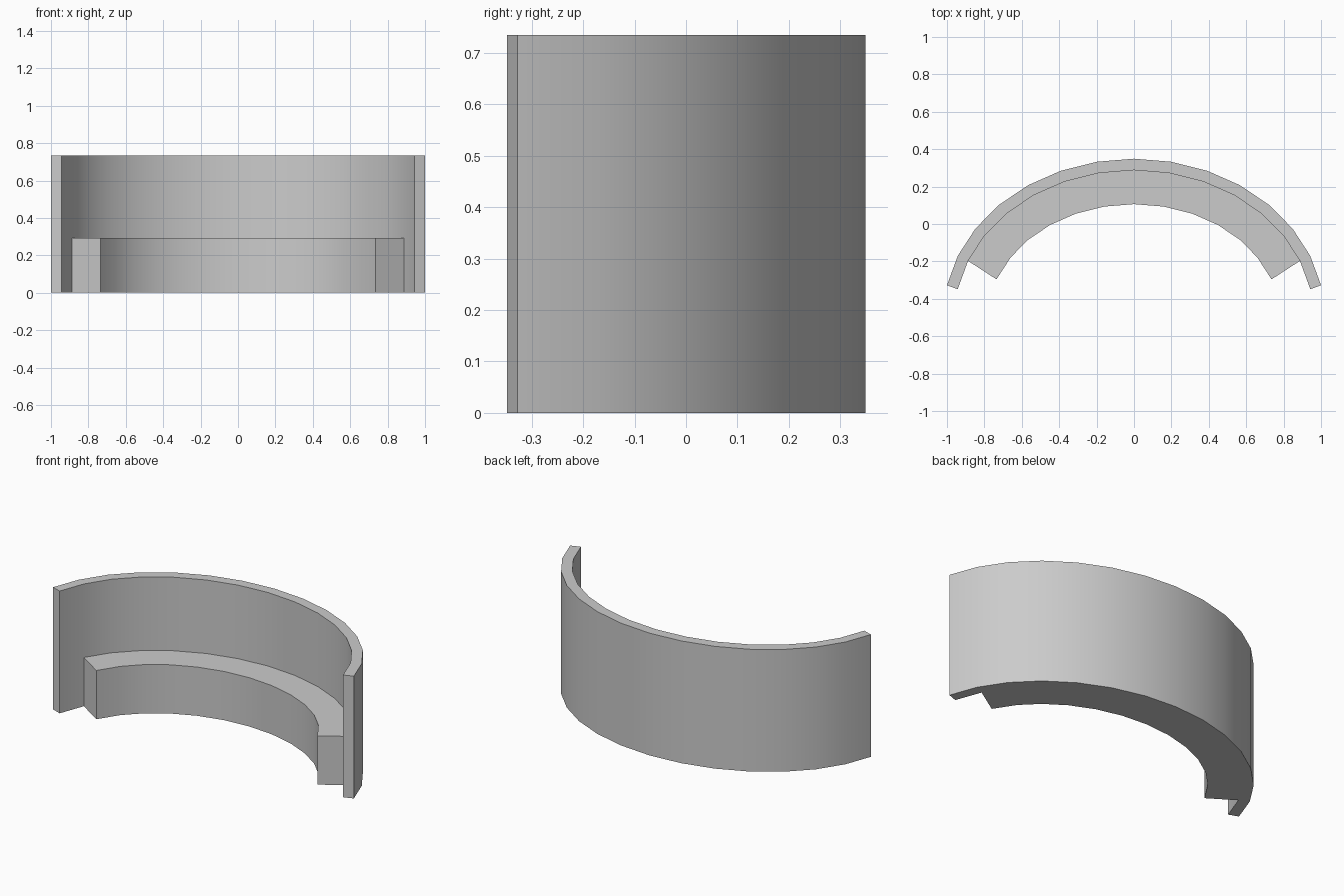
import bpy
import bmesh
from math import sin, cos, radians
from mathutils import Vector

cube = bpy.data.objects.get("Cube")
if cube:
    bpy.data.objects.remove(cube, do_unlink=True)

grey = bpy.data.materials.new("light grey")
grey.use_nodes = True
grey.diffuse_color = (0.6, 0.6, 0.6, 1)
grey.node_tree.nodes["Principled BSDF"].inputs["Base Color"].default_value = grey.diffuse_color


def inset_path(path, width):
    """Parallel path, mitred at the corners and square at both ends."""
    normals = []
    for a, b in zip(path, path[1:]):
        d = (b - a).normalized()
        normals.append(Vector((d.y, -d.x)))
    result = []
    for i, p in enumerate(path):
        n1 = normals[max(i - 1, 0)]
        n2 = normals[min(i, len(normals) - 1)]
        result.append(p + (n1 + n2) * width / (1 + n1.dot(n2)))
    return result


def curved_band(name, outer, inner, height):
    """Extrude the strip between two paths up to the given height."""
    bm = bmesh.new()
    rows = [[bm.verts.new((p.x, p.y, 0)) for p in path] for path in (outer, inner)]
    for i in range(len(outer) - 1):
        bm.faces.new((rows[0][i], rows[0][i + 1], rows[1][i + 1], rows[1][i]))
    top = bmesh.ops.extrude_face_region(bm, geom=bm.faces[:])["geom"]
    bmesh.ops.translate(bm, vec=(0, 0, height),
                        verts=[v for v in top if isinstance(v, bmesh.types.BMVert)])
    bmesh.ops.recalc_face_normals(bm, faces=bm.faces[:])
    mesh = bpy.data.meshes.new(name)
    bm.to_mesh(mesh)
    bm.free()
    mesh.materials.append(grey)
    obj = bpy.data.objects.new(name, mesh)
    bpy.context.collection.objects.link(obj)
    bpy.ops.object.select_all(action='DESELECT')
    obj.select_set(True)
    bpy.context.view_layer.objects.active = obj
    bpy.ops.object.shade_smooth_by_angle(angle=radians(30))


# Elliptical arc running from the right end to the left end
STEP = radians(11.25)
outer = [Vector((1.0196 * sin(i * STEP), 0.8405 * cos(i * STEP) - 0.4915))
         for i in range(-7, 8)]
inner = inset_path(outer, 0.061)

# Tall back wall
curved_band("curved_wall", outer, inner, 0.735)

# Low ledge inside the wall, one segment shorter at each end
ledge_back = inner[1:-1]
curved_band("inner_ledge", ledge_back, inset_path(ledge_back, 0.181), 0.293)
